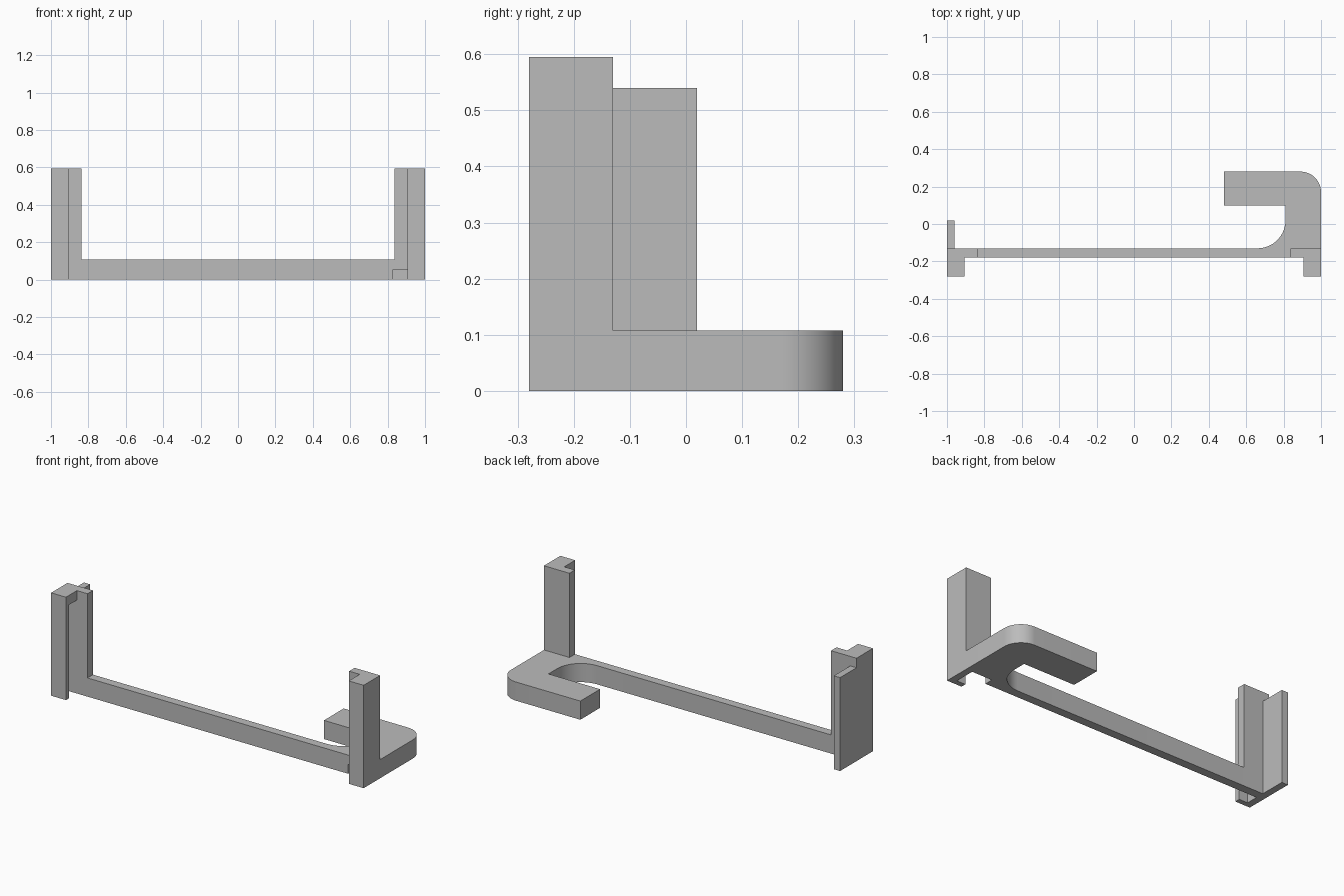
import bpy, bmesh, math

if "Cube" in bpy.data.objects:
    bpy.data.objects.remove(bpy.data.objects["Cube"])

grey = bpy.data.materials.new("light grey plastic")
grey.diffuse_color = (0.5, 0.5, 0.5, 1)
grey.use_nodes = True
grey.node_tree.nodes["Principled BSDF"].inputs["Base Color"].default_value = grey.diffuse_color


def arc(cx, cy, r, a0, a1, n=16):
    """Points along a circular arc, angles in degrees."""
    return [(cx + r * math.cos(math.radians(a0 + (a1 - a0) * i / n)),
             cy + r * math.sin(math.radians(a0 + (a1 - a0) * i / n)))
            for i in range(n + 1)]


def extrude(name, outline, z0, z1):
    """Solid made by extruding a plan outline from z0 to z1."""
    bm = bmesh.new()
    face = bm.faces.new([bm.verts.new((x, y, z0)) for x, y in outline])
    res = bmesh.ops.extrude_face_region(bm, geom=[face])
    top = [v for v in res["geom"] if isinstance(v, bmesh.types.BMVert)]
    bmesh.ops.translate(bm, verts=top, vec=(0, 0, z1 - z0))
    bmesh.ops.recalc_face_normals(bm, faces=bm.faces)
    me = bpy.data.meshes.new(name)
    bm.to_mesh(me)
    bm.free()
    me.materials.append(grey)
    ob = bpy.data.objects.new(name, me)
    bpy.context.collection.objects.link(ob)
    return ob


def box(name, x0, x1, y0, y1, z0, z1):
    return extrude(name, [(x0, y0), (x1, y0), (x1, y1), (x0, y1)], z0, z1)


def combine(target, other, operation):
    """Boolean the other solid into the target, then remove it."""
    other.hide_render = True
    mod = target.modifiers.new(operation, 'BOOLEAN')
    mod.operation = operation
    mod.solver = 'EXACT'
    mod.object = other
    bpy.context.view_layer.objects.active = target
    bpy.ops.object.modifier_apply(modifier=mod.name)
    bpy.data.objects.remove(other)


H, BAR, SLOT = 0.595, 0.108, 0.54   # post, bar and slot heights
F, M, B = -0.28, -0.18, -0.13       # post front, bar front, bar back

# Long bar with the rounded hook at its right end
plan = [(-1, M), (1, M)]
plan += arc(0.89, 0.17, 0.11, 0, 90)
plan += [(0.48, 0.28), (0.48, 0.10), (0.81, 0.10)]
plan += arc(0.66, 0.02, 0.15, 0, -90)
plan += [(-1, B)]
frame = extrude("bracket_frame", plan, 0, BAR)

# Stepped corner posts, mirrored left and right
for s in (-1, 1):
    post = [(s, F), (s * 0.905, F), (s * 0.905, M),
            (s * 0.837, M), (s * 0.837, B), (s, B)]
    combine(frame, extrude("post", post, 0, H), 'UNION')

# Thin fin behind the left post
combine(frame, box("fin", -1, -0.96, B - 0.03, 0.02, 0, SLOT), 'UNION')

# Slots running up the inner side of each post, closed at the top
for s in (-1, 1):
    x0, x1 = sorted((s * 0.96, s * 0.88))
    combine(frame, box("slot_cutter", x0, x1, -0.25, M, -0.1, SLOT), 'DIFFERENCE')

# Notch under the right post
combine(frame, box("notch_cutter", 0.83, 0.96, M - 0.02, B, -0.1, 0.055), 'DIFFERENCE')

# Smooth only the rounded hook corners
bpy.ops.object.select_all(action='DESELECT')
frame.select_set(True)
bpy.context.view_layer.objects.active = frame
bpy.ops.object.shade_smooth_by_angle(angle=math.radians(30))
